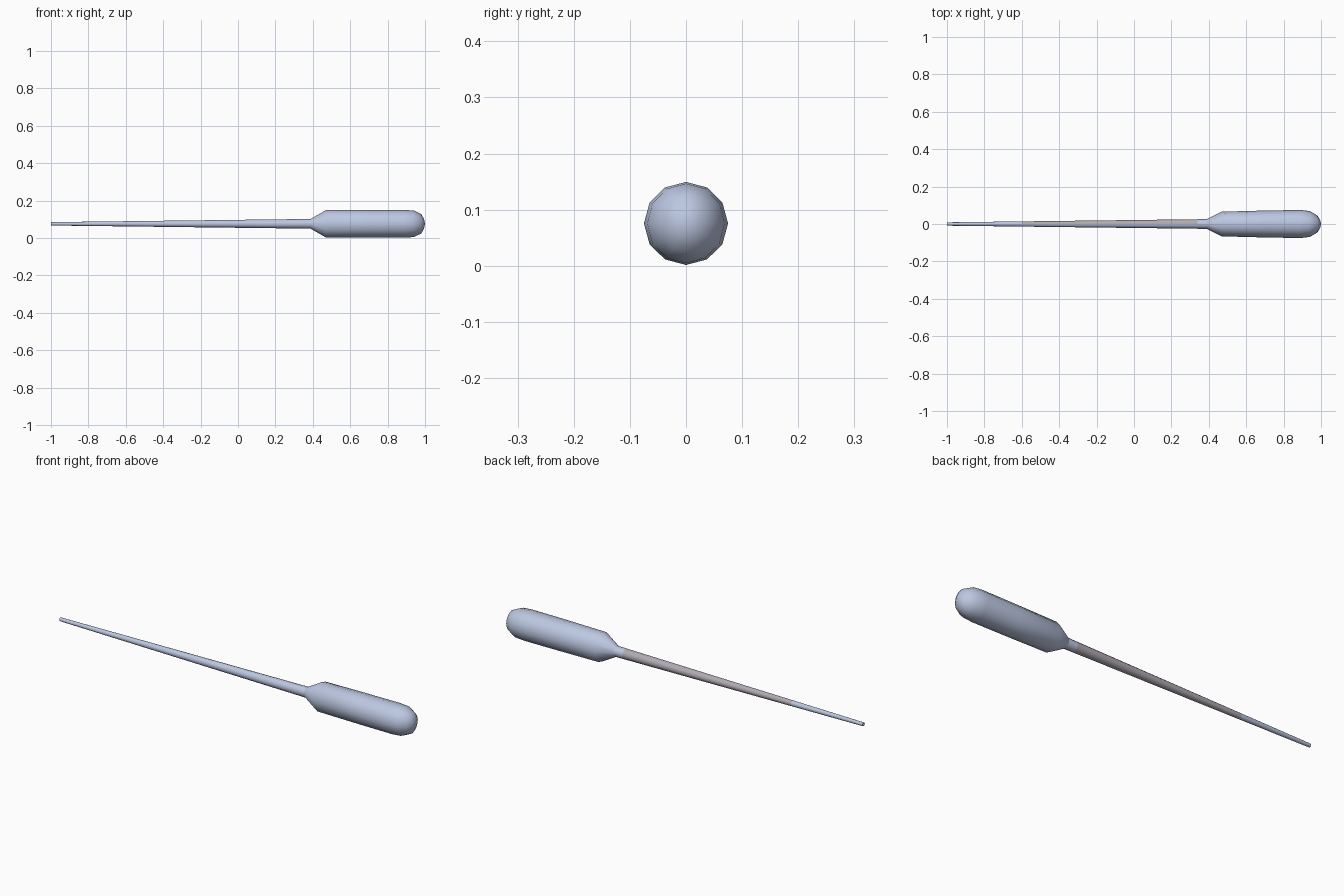
import bpy, bmesh, math

if "Cube" in bpy.data.objects:
    bpy.data.objects.remove(bpy.data.objects["Cube"])

SIDES = 12
AXIS_Z = 0.0755


def material(name, rgb):
    m = bpy.data.materials.new(name)
    m.diffuse_color = (*rgb, 1)
    m.use_nodes = True
    m.node_tree.nodes["Principled BSDF"].inputs["Base Color"].default_value = m.diffuse_color
    return m


plastic = material("pale_blue_plastic", (0.50, 0.57, 0.75))
tint = material("mauve_grey_tint", (0.44, 0.41, 0.45))


def lathe(name, profile, mats):
    """Sweep (x, y radius, z radius) rings along the x axis; zero radius closes the end."""
    bm = bmesh.new()
    rings = []
    for x, ry, rz in profile:
        if ry == 0:
            rings.append([bm.verts.new((x, 0, AXIS_Z))])
            continue
        angles = [2 * math.pi * i / SIDES for i in range(SIDES)]
        rings.append([bm.verts.new((x, ry * math.cos(a), AXIS_Z + rz * math.sin(a)))
                      for a in angles])
    for a, b in zip(rings, rings[1:]):
        for i in range(SIDES):
            j = (i + 1) % SIDES
            corners = [a[i % len(a)], a[j % len(a)], b[j % len(b)], b[i % len(b)]]
            bm.faces.new(list(dict.fromkeys(corners)))
    bmesh.ops.recalc_face_normals(bm, faces=bm.faces)
    me = bpy.data.meshes.new(name)
    bm.to_mesh(me)
    bm.free()
    for m in mats:
        me.materials.append(m)
    ob = bpy.data.objects.new(name, me)
    bpy.context.collection.objects.link(ob)
    bpy.ops.object.select_all(action='DESELECT')
    bpy.context.view_layer.objects.active = ob
    ob.select_set(True)
    bpy.ops.object.shade_smooth_by_angle(angle=math.radians(50))
    return ob


# Long tapered stem with a small bore at the tip
def stem_radius(x):
    return 0.009 + (x + 1) / 1.39 * 0.017


stem = [(-0.96, 0, 0), (-0.96, 0.006, 0.006), (-1.0, 0.006, 0.006)]
stem += [(x, stem_radius(x), stem_radius(x)) for x in (-1.0, -0.6, -0.1, 0.34, 0.40)]
stem_ob = lathe("stem", stem, [plastic, tint])

# Tinted measuring strip along the back of the stem
for f in stem_ob.data.polygons:
    if -0.6 < f.center.x < 0.34 and f.normal.y > 0.2:
        f.material_index = 1

# Squeeze bulb with sloped shoulder and rounded end
lathe("bulb", [(0.39, 0.026, 0.027), (0.47, 0.066, 0.073), (0.70, 0.072, 0.074),
               (0.89, 0.075, 0.074), (0.94, 0.069, 0.071), (0.98, 0.046, 0.052),
               (0.995, 0.022, 0.024), (1.0, 0, 0)], [plastic])
